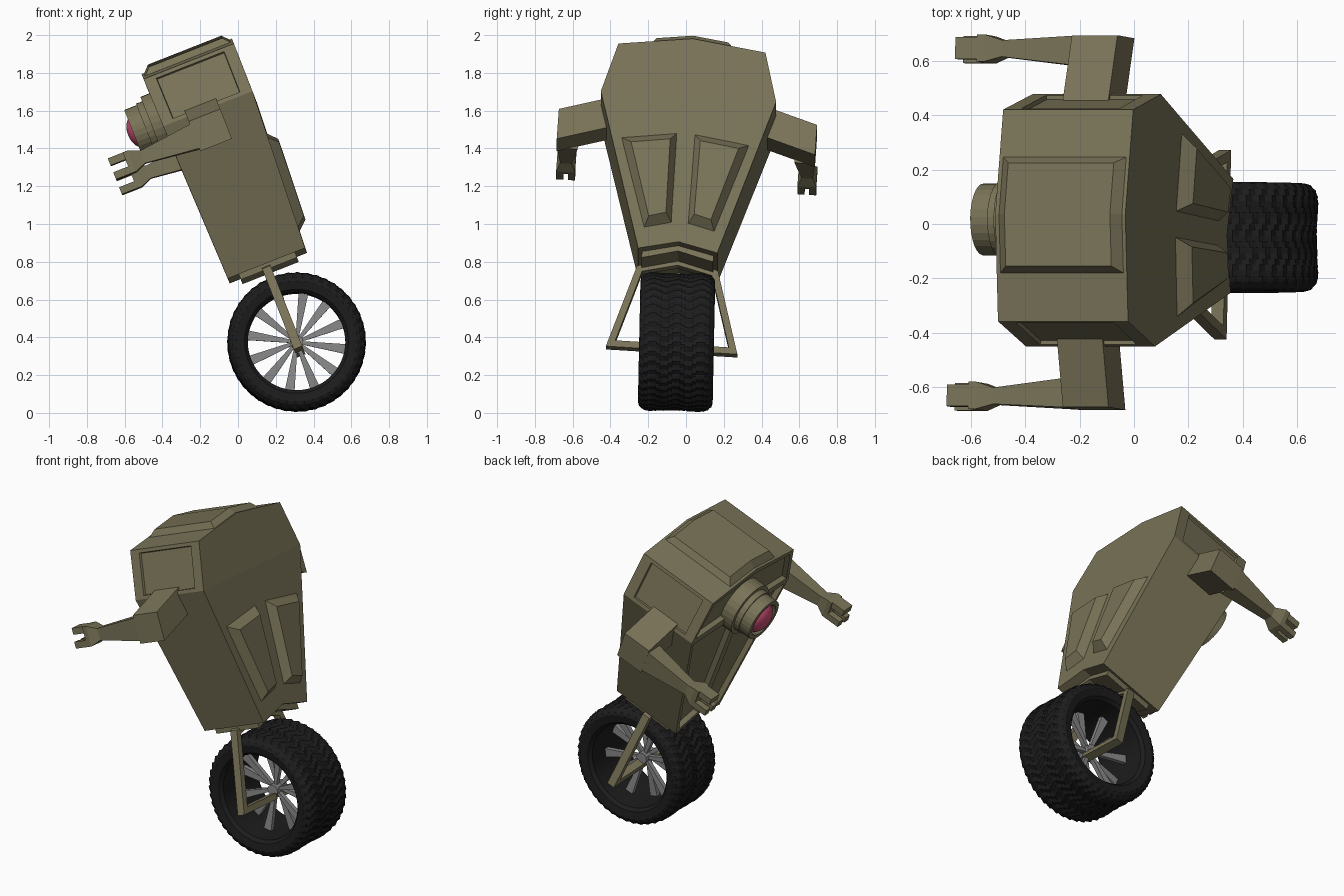
import bpy, bmesh, math
from mathutils import Matrix, Vector

if "Cube" in bpy.data.objects:
    bpy.data.objects.remove(bpy.data.objects["Cube"])

# Leaning body frame: local x = backwards, y = side, z = body up, origin at the axle
BODY = (Matrix.Translation((0.32, -0.075, 0.34)) @ Matrix.Rotation(math.radians(-21.5), 4, 'Y')
        @ Matrix.Rotation(math.radians(-3.8), 4, 'X'))
WHEEL = Matrix.Translation((0.31, -0.05, 0.375)) @ Matrix.Rotation(math.radians(-1.2), 4, 'X')


def material(name, color):
    m = bpy.data.materials.new(name)
    m.diffuse_color = (*color, 1)
    m.use_nodes = True
    m.node_tree.nodes["Principled BSDF"].inputs["Base Color"].default_value = m.diffuse_color
    return m


OLIVE = material("olive_paint", (0.19, 0.17, 0.095))
BLACK = material("black_rubber", (0.012, 0.012, 0.012))
STEEL = material("grey_steel", (0.25, 0.25, 0.25))
PINK = material("pink_lens", (0.6, 0.08, 0.18))


def finish(bm, name, mat, frame=BODY):
    bmesh.ops.recalc_face_normals(bm, faces=bm.faces)
    me = bpy.data.meshes.new(name)
    bm.to_mesh(me)
    bm.free()
    me.materials.append(mat)
    ob = bpy.data.objects.new(name, me)
    bpy.context.collection.objects.link(ob)
    ob.matrix_world = frame
    return ob


def skin(bm, sections, closed=False, caps=True):
    """Bridge closed cross-sections in order."""
    rings = [[bm.verts.new(p) for p in s] for s in sections]
    n = len(rings[0])
    pairs = list(zip(rings, rings[1:])) + ([(rings[-1], rings[0])] if closed else [])
    for a, b in pairs:
        for i in range(n):
            j = (i + 1) % n
            bm.faces.new((a[i], a[j], b[j], b[i]))
    if caps and not closed:
        bm.faces.new(rings[0])
        bm.faces.new(rings[-1])
    return rings


def loft(name, sections, mat=OLIVE, frame=BODY):
    bm = bmesh.new()
    skin(bm, sections)
    return finish(bm, name, mat, frame)


def quad_s(s, b0, b1, u0, u1):
    return [(b0, s, u0), (b1, s, u0), (b1, s, u1), (b0, s, u1)]


def quad_b(b, s0, s1, u0, u1, side):
    return [(b, side * s0, u0), (b, side * s1, u0), (b, side * s1, u1), (b, side * s0, u1)]


# Body shell: rows of centre height, side height, half width, front, back
bm = bmesh.new()
rows = [(0.52, 0.47, 0.21, -0.212, 0.228),
        (1.33, 1.33, 0.465, -0.235, 0.273),
        (1.66, 1.606, 0.39, -0.24, 0.274)]
rings = skin(bm, [[(f, -w, us), (f, 0, uc), (f, w, us), (k, w, us), (k, 0, uc), (k, -w, us)]
                  for uc, us, w, f, k in rows], caps=False)
for r in (rings[0], rings[-1]):
    bm.faces.new((r[0], r[1], r[4], r[5]))
    bm.faces.new((r[1], r[2], r[3], r[4]))
bmesh.ops.recalc_face_normals(bm, faces=bm.faces)
shoulder, front_low, front_up = [], [], []
for f in bm.faces:
    c = f.calc_center_median()
    if abs(c.y) > 0.4 and c.z > 1.4:
        shoulder.append(f)
    elif c.x < -0.2:
        (front_up if c.z > 1.3 else front_low).append(f)
# Recessed panels on the shoulders and chest
bmesh.ops.inset_individual(bm, faces=shoulder, thickness=0.03)
for f in shoulder:
    for v in f.verts:
        v.co.x = 0.018 + (v.co.x - 0.018) * 0.82
bmesh.ops.inset_individual(bm, faces=shoulder, thickness=0.004, depth=-0.015)
bmesh.ops.inset_individual(bm, faces=front_low, thickness=0.035)
bmesh.ops.inset_individual(bm, faces=front_low, thickness=0.01, depth=-0.03)
bmesh.ops.inset_region(bm, faces=front_up, thickness=0.035)
bmesh.ops.inset_region(bm, faces=front_up, thickness=0.005, depth=-0.03)
finish(bm, "body_shell", OLIVE)


# Raised ridge on the roof
def roof_ring(f, k, w, lift):
    drop = 0.138 * w
    z = 1.66 + lift
    return [(f, -w, z - drop), (f, 0, z), (f, w, z - drop),
            (k, w, z - drop), (k, 0, z), (k, -w, z - drop)]


loft("roof_ridge", [roof_ring(-0.235, 0.27, 0.22, -0.01), roof_ring(-0.19, 0.227, 0.19, 0.035)])

# Chevron plate under the body
loft("bottom_plate", [[(b, -0.19, 0.44), (b, 0, 0.49), (b, 0.19, 0.44),
                       (b, 0.19, 0.49), (b, 0, 0.54), (b, -0.19, 0.49)] for b in (-0.15, 0.17)])

# Raised back panels
outline = [(0.042, 1.13), (0.347, 1.086), (0.19, 0.58), (0.04, 0.62)]
inner = [(0.08, 1.07), (0.285, 1.04), (0.165, 0.635), (0.075, 0.66)]
for side, tag in ((1, "right"), (-1, "left")):
    def back(u):
        return 0.228 + (u - 0.47) * 0.0523
    loft(f"back_panel_{tag}", [[(back(u) - 0.01, side * s, u) for s, u in outline],
                               [(back(u) + 0.048, side * s, u) for s, u in inner]])

# Eye housing: stepped rings turned about the body's front axis
SEG = 28


def turned(name, profile, mat):
    return loft(name, [[(b, r * math.cos(2 * math.pi * i / SEG), 1.385 + r * math.sin(2 * math.pi * i / SEG))
                        for i in range(SEG)] for b, r in profile], mat)


turned("eye_housing", [(-0.19, 0.165), (-0.29, 0.165), (-0.29, 0.14), (-0.325, 0.14),
                       (-0.325, 0.132), (-0.395, 0.132), (-0.395, 0.105), (-0.36, 0.098)], OLIVE)
lens = turned("eye_lens", [(-0.35 - 0.075 * math.sin(a), 0.098 * math.cos(a) + 0.001)
                           for a in (math.pi / 2 * i / 8 for i in range(9))], PINK)
for p in lens.data.polygons:
    p.use_smooth = True

# Arms and gripping hands
for side, tag in ((1, "right"), (-1, "left")):
    loft(f"upper_arm_{tag}", [quad_s(side * 0.38, -0.10, 0.08, 1.215, 1.385),
                              quad_s(side * 0.685, -0.10, 0.08, 1.12, 1.29)])
    loft(f"forearm_{tag}", [quad_b(-0.09, 0.575, 0.685, 1.135, 1.275, side),
                            quad_b(-0.40, 0.61, 0.67, 1.17, 1.24, side)])
    loft(f"palm_{tag}", [quad_b(-0.395, 0.61, 0.67, 1.17, 1.24, side),
                         quad_b(-0.455, 0.59, 0.69, 1.145, 1.265, side),
                         quad_b(-0.485, 0.59, 0.69, 1.145, 1.265, side)])
    for i, (s0, s1, u0, u1) in enumerate([(0.60, 0.68, 1.225, 1.265),
                                          (0.59, 0.628, 1.145, 1.185),
                                          (0.652, 0.69, 1.145, 1.185)]):
        loft(f"finger_{tag}_{i + 1}", [quad_b(-0.48, s0, s1, u0, u1, side),
                                       quad_b(-0.57, s0, s1, u0, u1, side)])

# Wheel fork: one mitred square bar
half = [(0.03, 0.0), (0.325, 0.0), (0.2, 0.435), (0.0, 0.485)]
path = [Vector(p) for p in half] + [Vector((-s, u)) for s, u in half[-2::-1]]
sections = []
for i, p in enumerate(path):
    d0 = (p - path[i - 1]).normalized() if i else (path[1] - p).normalized()
    d1 = (path[i + 1] - p).normalized() if i < len(path) - 1 else d0
    n0, n1 = Vector((-d0.y, d0.x)), Vector((-d1.y, d1.x))
    m = (n0 + n1).normalized()
    m *= 0.018 / m.dot(n0)
    a, c = p + m, p - m
    sections.append([(-0.024, a.x, a.y), (0.024, a.x, a.y), (0.024, c.x, c.y), (-0.024, c.x, c.y)])
loft("wheel_fork", sections)

# Tyre: ring with a zigzag ratchet tread
TEETH, STEP, COLS = 44, 4, 18
bm = bmesh.new()
sections = []
for k in range(TEETH * STEP):
    ang = 2 * math.pi * k / (TEETH * STEP)
    prof = [(-0.17, 0.258), (-0.19, 0.275), (-0.198, 0.32)]
    for j in range(COLS + 1):
        t = j / COLS * 2 - 1
        zig = abs((j / 3) % 2 - 1)
        r = 0.371 - 0.008 * (1 - abs(t)) - 0.03 * abs(t) ** 10
        r -= 0.014 * ((k / STEP + zig * 0.75 + 0.01) % 1)
        prof.append((0.192 * t, r))
    prof += [(0.198, 0.32), (0.19, 0.275), (0.17, 0.258)]
    sections.append([(r * math.cos(ang), s, r * math.sin(ang)) for s, r in prof])
skin(bm, sections, closed=True)
finish(bm, "tyre", BLACK, WHEEL)

# Hub and tapered spokes
loft("hub", [[(0.035 * math.cos(math.pi * i / 6), s, 0.035 * math.sin(math.pi * i / 6))
              for i in range(12)] for s in (-0.05, 0.05)], STEEL, WHEEL)
for i in range(12):
    lean = 0.03 * (-1) ** i
    turn = Matrix.Rotation(math.radians(30 * i + 8), 4, 'Y')
    loft(f"spoke_{i + 1}", [[(r, lean * k - 0.014, -w), (r, lean * k + 0.014, -w),
                             (r, lean * k + 0.014, w), (r, lean * k - 0.014, w)]
                            for r, w, k in ((0.02, 0.008, 0.5), (0.265, 0.026, 1))],
         STEEL, WHEEL @ turn)
